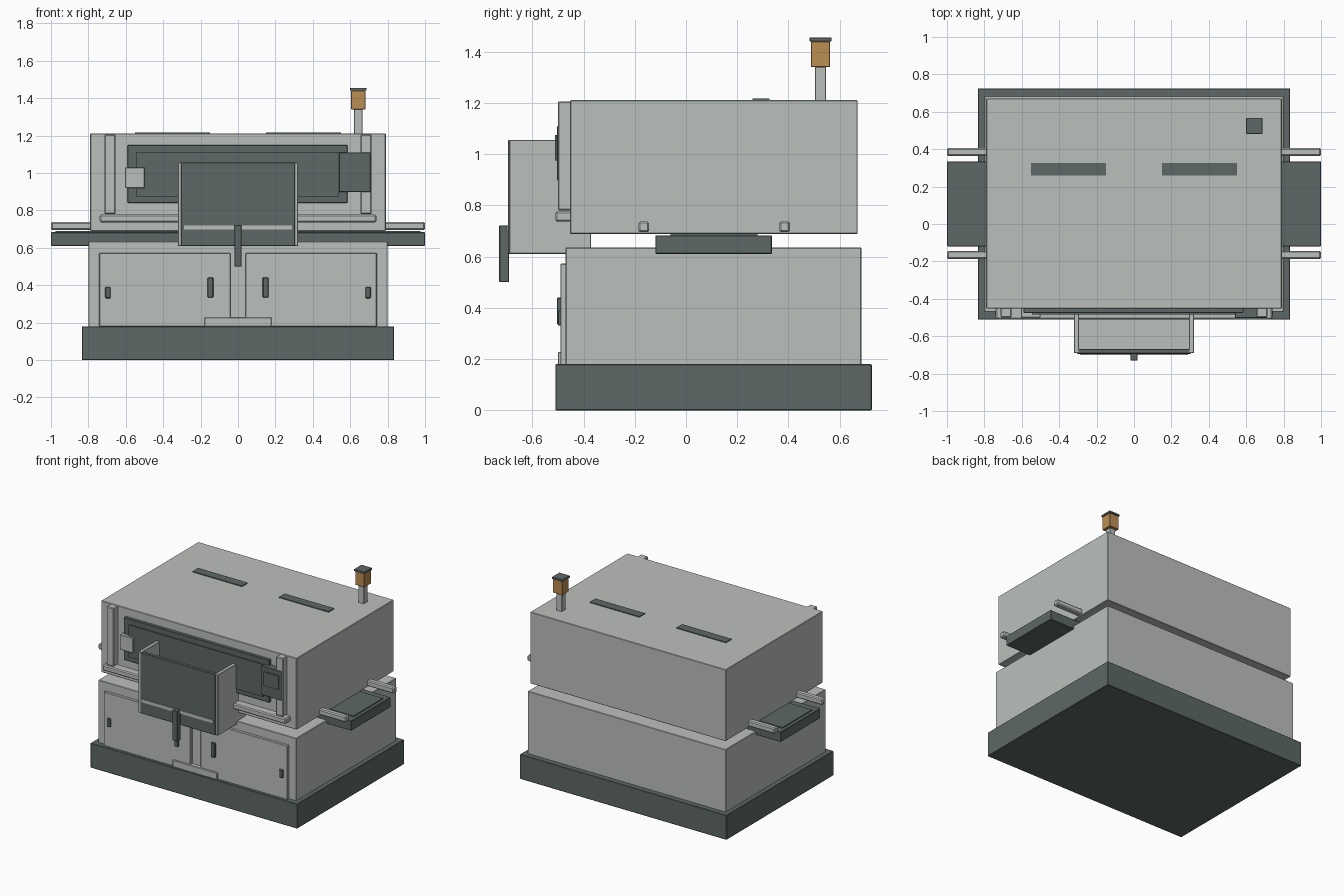
import bpy

old = bpy.data.objects.get("Cube")
if old:
    bpy.data.objects.remove(old, do_unlink=True)


def material(name, rgb):
    m = bpy.data.materials.new(name)
    m.use_nodes = True
    m.diffuse_color = (*rgb, 1)
    m.node_tree.nodes["Principled BSDF"].inputs["Base Color"].default_value = (*rgb, 1)
    return m


LIGHT = material("light grey paint", (0.50, 0.53, 0.505))
DARK = material("dark grey paint", (0.11, 0.14, 0.133))
AMBER = material("amber lens", (0.50, 0.27, 0.085))


def box(name, x, y, z, mat, bevel=0.003):
    """Box between pairs of limits, with slightly eased edges."""
    spans = (x, y, z)
    bpy.ops.mesh.primitive_cube_add(size=1, location=[(a + b) / 2 for a, b in spans])
    ob = bpy.context.object
    ob.name = name
    ob.scale = [b - a for a, b in spans]
    bpy.ops.object.transform_apply(location=False, rotation=False, scale=True)
    ob.data.materials.append(mat)
    if bevel:
        mod = ob.modifiers.new("eased edges", "BEVEL")
        mod.width = bevel
        mod.segments = 1
    return ob


def pair(name, x, y, z, mat, bevel=0.003):
    """The same box on the left and on the right."""
    box("left_" + name, x, y, z, mat, bevel)
    box("right_" + name, (-x[1], -x[0]), y, z, mat, bevel)


# Main bodies
box("plinth", (-0.835, 0.835), (-0.51, 0.725), (0, 0.18), DARK)
box("lower_cabinet", (-0.8, 0.8), (-0.47, 0.685), (0.17, 0.635), LIGHT)
box("upper_cabinet", (-0.79, 0.79), (-0.452, 0.67), (0.688, 1.21), LIGHT)

# Conveyor running through the gap, with side rails
box("conveyor", (-1, 1), (-0.12, 0.335), (0.61, 0.683), DARK)
box("conveyor_belt", (-0.975, 0.975), (-0.06, 0.28), (0.68, 0.69), DARK, 0)
for label, y in (("front", -0.165), ("rear", 0.385)):
    pair(label + "_rail", (0.75, 1), (y - 0.021, y + 0.021), (0.695, 0.737), LIGHT, 0.007)

# Roof vents and signal beacon
pair("roof_vent", (0.15, 0.55), (0.26, 0.325), (1.2, 1.216), DARK, 0)
for label, r, z, mat in (("pole", 0.022, (1.2, 1.34), LIGHT),
                         ("lens", 0.038, (1.34, 1.44), AMBER),
                         ("cap", 0.043, (1.44, 1.455), DARK)):
    box("beacon_" + label, (0.643 - r, 0.643 + r), (0.525 - r, 0.525 + r), z, mat, 0.002)

# Upper front: posts, sill, window, control unit
pair("front_post", (0.655, 0.713), (-0.5, -0.44), (0.78, 1.206), LIGHT, 0.005)
box("front_sill", (-0.74, 0.74), (-0.51, -0.44), (0.736, 0.777), LIGHT, 0.007)
box("window_frame", (-0.59, 0.585), (-0.475, -0.44), (0.84, 1.15), DARK)
box("window_pane", (-0.545, 0.54), (-0.484, -0.47), (0.875, 1.11), DARK, 0)
box("window_handle", (-0.605, -0.5), (-0.5, -0.45), (0.92, 1.03), LIGHT)
box("control_unit", (0.54, 0.71), (-0.503, -0.45), (0.897, 1.11), DARK)
box("control_screen", (0.565, 0.685), (-0.511, -0.5), (0.975, 1.075), DARK, 0)

# Open feed hopper on the front
pair("hopper_side", (0.295, 0.322), (-0.69, -0.37), (0.61, 1.055), LIGHT)
box("hopper_floor", (-0.3, 0.3), (-0.67, -0.37), (0.612, 0.634), LIGHT, 0)
box("hopper_front", (-0.305, 0.305), (-0.694, -0.667), (0.61, 1.055), DARK)
box("hopper_trim", (-0.29, 0.29), (-0.701, -0.69), (0.697, 0.72), LIGHT, 0)
box("hopper_lever", (-0.02, 0.02), (-0.729, -0.69), (0.5, 0.722), DARK)

# Lower doors with handles and latches
pair("door", (0.04, 0.742), (-0.49, -0.46), (0.178, 0.572), LIGHT)
pair("door_handle", (0.132, 0.164), (-0.504, -0.48), (0.335, 0.44), DARK)
pair("door_latch", (0.682, 0.71), (-0.5, -0.48), (0.33, 0.39), DARK)
box("kick_plate", (-0.18, 0.18), (-0.5, -0.46), (0.178, 0.228), LIGHT)
